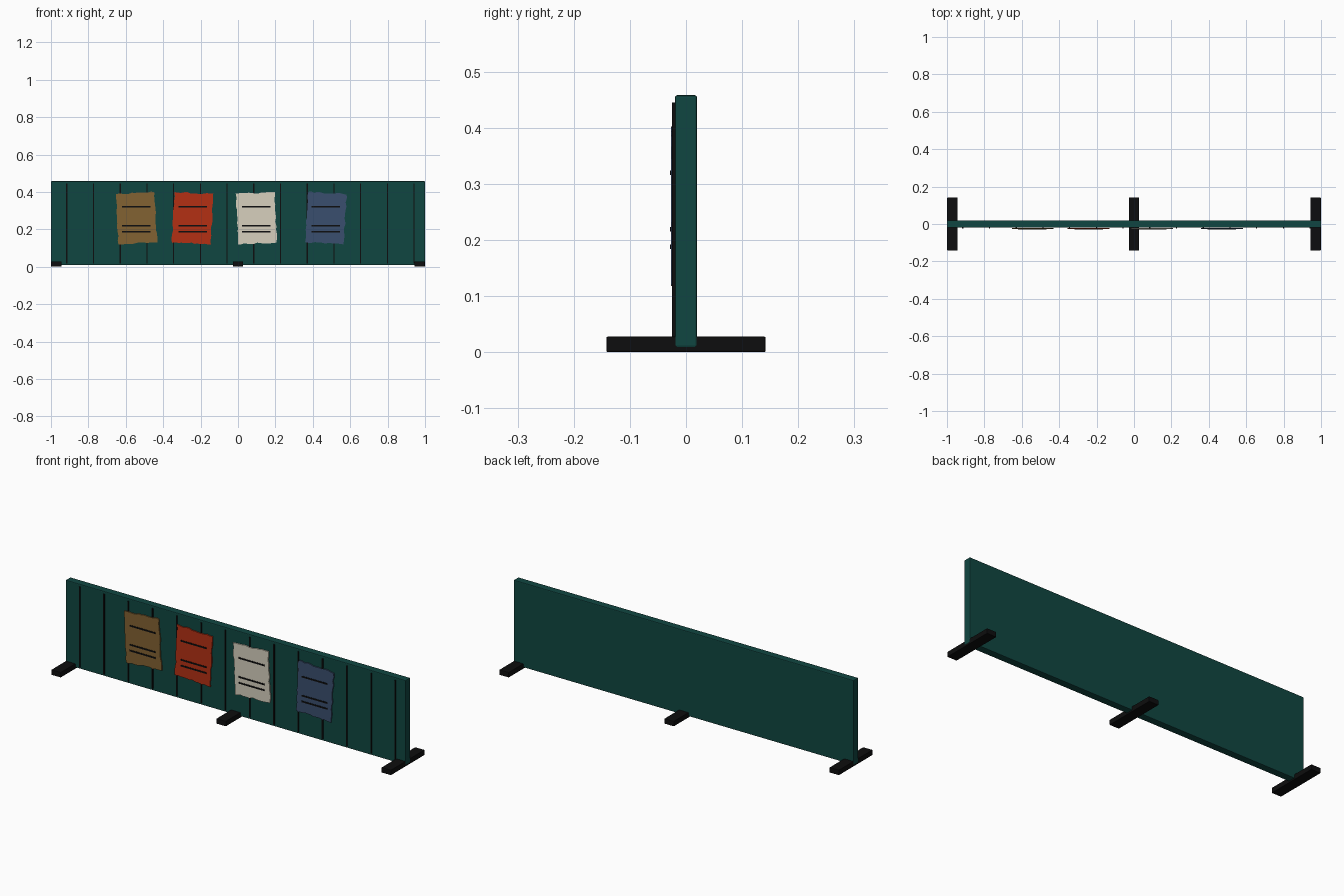
import bpy, bmesh, math, random
from mathutils import Matrix, Vector

if "Cube" in bpy.data.objects:
    bpy.data.objects.remove(bpy.data.objects["Cube"])

random.seed(4)


def srgb(c):
    c /= 255
    return c / 12.92 if c <= 0.04045 else ((c + 0.055) / 1.055) ** 2.4


def material(name, r, g, b):
    m = bpy.data.materials.new(name)
    m.diffuse_color = (srgb(r), srgb(g), srgb(b), 1)
    m.use_nodes = True
    m.node_tree.nodes["Principled BSDF"].inputs["Base Color"].default_value = m.diffuse_color
    return m


TEAL = material("dark teal paint", 16, 70, 65)
BLACK = material("black", 13, 13, 14)
PAPERS = [material("ochre paper", 130, 98, 50), material("red paper", 180, 48, 20),
          material("cream paper", 215, 208, 190), material("blue paper", 58, 79, 110)]


def finish(bm, name, mat):
    me = bpy.data.meshes.new(name)
    bm.to_mesh(me)
    bm.free()
    me.materials.append(mat)
    ob = bpy.data.objects.new(name, me)
    bpy.context.collection.objects.link(ob)
    return ob


def box(name, lo, hi, mat, bevel=0):
    lo, hi = Vector(lo), Vector(hi)
    bm = bmesh.new()
    bmesh.ops.create_cube(bm, size=1, matrix=Matrix.Translation((lo + hi) / 2)
                          @ Matrix.Diagonal((*(hi - lo), 1)))
    if bevel:
        bmesh.ops.bevel(bm, geom=bm.edges[:], offset=bevel, segments=2,
                        profile=0.5, affect='EDGES')
    return finish(bm, name, mat)


def poster(name, cx, cz, tilt, mat, w=0.208, h=0.27, n=12):
    # torn-edged sheet: a rectangle outline with small random nicks
    corners = [(-w/2, -h/2), (w/2, -h/2), (w/2, h/2), (-w/2, h/2)]
    bm = bmesh.new()
    verts = []
    for i in range(4):
        a, b = Vector(corners[i]), Vector(corners[(i + 1) % 4])
        inward = Vector((a.y - b.y, b.x - a.x)).normalized()
        for k in range(n):
            p = a.lerp(b, k / n) + inward * random.uniform(-0.003, 0.004)
            x = p.x * math.cos(tilt) - p.y * math.sin(tilt)
            z = p.x * math.sin(tilt) + p.y * math.cos(tilt)
            verts.append(bm.verts.new((cx + x, -0.0265, cz + z)))
    face = bm.faces.new(verts)
    out = bmesh.ops.extrude_face_region(bm, geom=[face], use_keep_orig=True)
    moved = [g for g in out["geom"] if isinstance(g, bmesh.types.BMVert)]
    bmesh.ops.translate(bm, verts=moved, vec=(0, 0.006, 0))
    bmesh.ops.recalc_face_normals(bm, faces=bm.faces[:])
    return finish(bm, name, mat)


# Fence board and its feet
box("panel", (-1, -0.02, 0.008), (1, 0.02, 0.458), TEAL, 0.004)
for i, x in enumerate((-0.971, 0, 0.971)):
    box(f"foot_{i}", (x - 0.028, -0.142, 0), (x + 0.028, 0.142, 0.028), BLACK, 0.003)

# Plank seams on the front
for i in range(14):
    x = -0.9155 + i * 2 / 14
    box(f"seam_{i}", (x - 0.003, -0.025, 0.018), (x + 0.003, -0.019, 0.445), BLACK)

# Torn posters with plain printed bars
sheets = ((-0.543, 0.055), (-0.243, -0.05), (0.098, 0.04), (0.47, -0.055))
for i, (x, tilt) in enumerate(sheets):
    poster(f"poster_{i}", x, 0.26, tilt, PAPERS[i])
    for j, z in enumerate((0.32, 0.219, 0.188)):
        box(f"poster_{i}_bar_{j}", (x - 0.076, -0.0285, z - 0.004),
            (x + 0.076, -0.026, z + 0.004), BLACK)
